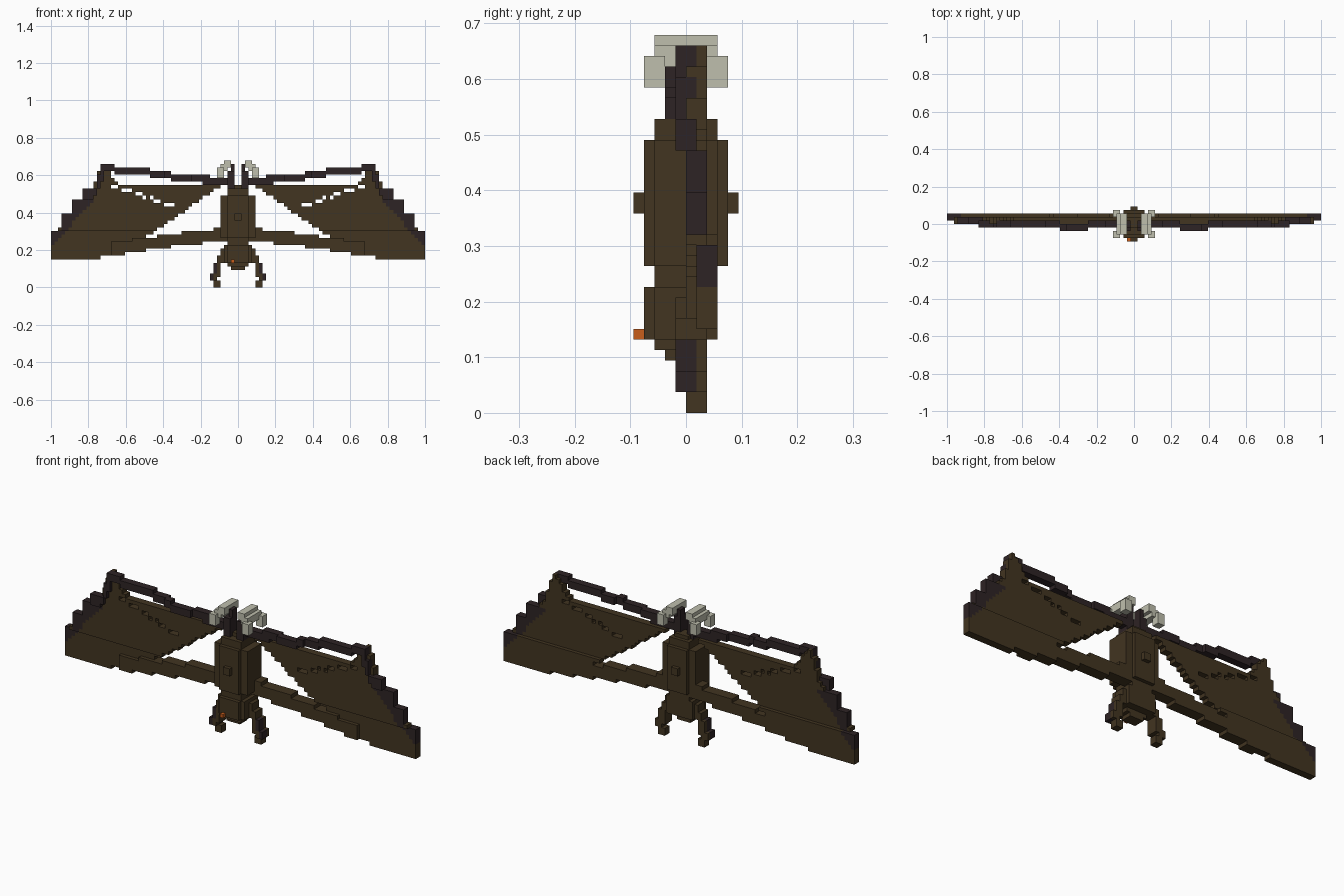
import bpy
import bmesh
from mathutils import Vector

V = 2 / 106  # edge length of one cube

if "Cube" in bpy.data.objects:
    bpy.data.objects.remove(bpy.data.objects["Cube"], do_unlink=True)


def material(name, rgb):
    m = bpy.data.materials.new(name)
    m.use_nodes = True
    m.diffuse_color = (*rgb, 1)
    bsdf = m.node_tree.nodes["Principled BSDF"]
    bsdf.inputs["Base Color"].default_value = (*rgb, 1)
    bsdf.inputs["Roughness"].default_value = 0.9
    return m


BROWN, DARK, BONE, ORANGE = range(4)
MATS = [material("brown fur", (0.054, 0.035, 0.015)),
        material("dark skin", (0.027, 0.017, 0.018)),
        material("pale claw", (0.52, 0.52, 0.42)),
        material("orange nose", (0.58, 0.114, 0.012))]


def fill(cells, x0, x1, y0, y1, z0, z1, mat):
    for i in range(x0, x1):
        for j in range(y0, y1):
            for k in range(z0, z1):
                cells[i, j, k] = mat


def mirrored(cells):
    out = dict(cells)
    out.update({(-1 - i, j, k): m for (i, j, k), m in cells.items()})
    return out


def build(name, cells):
    """Skin a set of cubes, keeping only the outside faces."""
    bm = bmesh.new()
    verts = {}

    def corner(p):
        if p not in verts:
            verts[p] = bm.verts.new(Vector(p) * V)
        return verts[p]

    for cell, mat in cells.items():
        for axis in range(3):
            for side in (0, 1):
                near = list(cell)
                near[axis] += 2 * side - 1
                if tuple(near) in cells:
                    continue
                b, c = (axis + 1) % 3, (axis + 2) % 3
                loop = []
                for u, w in ((0, 0), (1, 0), (1, 1), (0, 1)):
                    p = list(cell)
                    p[axis] += side
                    p[b] += u
                    p[c] += w
                    loop.append(corner(tuple(p)))
                f = bm.faces.new(loop if side else loop[::-1])
                f.material_index = mat
    mesh = bpy.data.meshes.new(name)
    bm.to_mesh(mesh)
    bm.free()
    for m in MATS:
        mesh.materials.append(m)
    bpy.context.collection.objects.link(bpy.data.objects.new(name, mesh))


def inside(x, z, poly):
    hit = False
    for (ax, az), (bx, bz) in zip(poly, poly[1:] + poly[:1]):
        if (az > z) != (bz > z) and x < ax + (z - az) * (bx - ax) / (bz - az):
            hit = not hit
    return hit


def paint(cells, poly, layers, mat):
    """Fill an outline in x, z; layers gives the depth range at each point."""
    for i in range(53):
        for k in range(36):
            x, z = (i + 0.5) * V, (k + 0.5) * V
            if inside(x, z, poly):
                y0, y1 = layers(x, z)
                fill(cells, i, i + 1, y0, y1, k, k + 1, mat)


# Torso: stacked blocks given as half width, depth range, height range
body = {}
for hx, y0, y1, z0, z1 in ((5, -3, 3, 14, 26), (3, -4, 4, 14, 26), (3, -3, 3, 10, 28),
                           (2, -1, 2, 28, 29), (1, -5, 5, 19, 21)):
    fill(body, -hx, hx, y0, y1, z0, z1, BROWN)
build("body", body)

# Head hangs below the torso, with a nose cube
head = {}
for hx, y0, y1, z0, z1 in ((4, -3, 3, 7, 12), (3, -4, 2, 7, 12),
                           (3, -3, 1, 6, 7), (2, -2, 1, 5, 6)):
    fill(head, -hx, hx, y0, y1, z0, z1, BROWN)
build("head", head)
nose = {(-2, -5, 7): ORANGE}
build("nose", nose)

# Ears: stepped blocks, dark in front and brown behind
ears = {}
for x0, x1, z0, z1 in ((4, 5, 7, 11), (5, 6, 5, 9), (5, 7, 3, 7), (6, 8, 2, 4)):
    fill(ears, x0, x1, -1, 1, z0, z1, DARK)
    fill(ears, x0, x1, 1, 2, z0, z1, BROWN)
    fill(ears, x0, x0 + 1, -1, 1, z0, z1, BROWN)
fill(ears, 5, 7, 0, 2, 0, 2, BROWN)
build("ears", mirrored(ears))

# Legs
legs = {}
fill(legs, 1, 3, -2, 1, 28, 33, DARK)
fill(legs, 1, 2, -1, 1, 33, 35, DARK)
build("legs", mirrored(legs))

# Claws: a bar with hooked prongs front and back
claws = {}
fill(claws, 2, 4, -3, 3, 34, 36, BONE)
fill(claws, 3, 5, -3, 3, 33, 35, BONE)
for y0 in (-4, 2):
    fill(claws, 4, 6, y0, y0 + 2, 31, 34, BONE)
build("claws", mirrored(claws))

# Wing sheet
wing = {}


def sheet_depth(x, z):
    return (1, 3) if z < 0.3 else (0, 2)


def finger_depth(x, z):
    return (1, 3) if z < 0.3 else (0, 2) if z < 0.47 else (-1, 1)


sheet = [(.08, .55), (.64, .55), (.69, .62), (.73, .66), (.78, .52), (.86, .44),
         (1, .27), (1, .155), (.81, .155), (.62, .17), (.49, .27)]
paint(wing, sheet, sheet_depth, BROWN)

# Ragged row of holes across the sheet
for i in range(18, 36):
    if i % 4 != 1:
        k = round((0.43 + (i * V - 0.35) * 0.34) / V)
        for j in range(-1, 3):
            wing.pop((i, j, k), None)

# Lower arm
arm = [(.06, .32), (.36, .285), (.68, .24), (.68, .165), (.56, .19), (.3, .225), (.06, .25)]
paint(wing, arm, lambda x, z: (0, 3), BROWN)

# Dark stepped finger on the outer edge
finger = [(.69, .665), (.735, .665), (.735, .61), (.76, .61), (.76, .53), (.83, .53),
          (.83, .47), (.89, .47), (.89, .4), (.945, .4), (.945, .3), (1, .3),
          (1, .22), (.94, .28), (.85, .38), (.78, .46), (.73, .56), (.71, .64)]
paint(wing, finger, finger_depth, DARK)

# Dark upper spar
spar = [(.03, .585), (.3, .605), (.5, .638), (.65, .645), (.68, .665), (.73, .665),
        (.73, .62), (.5, .6), (.3, .565), (.03, .545)]
paint(wing, spar, lambda x, z: (-2, 0) if .24 < x < .4 else (-1, 1), DARK)
build("wings", mirrored(wing))
